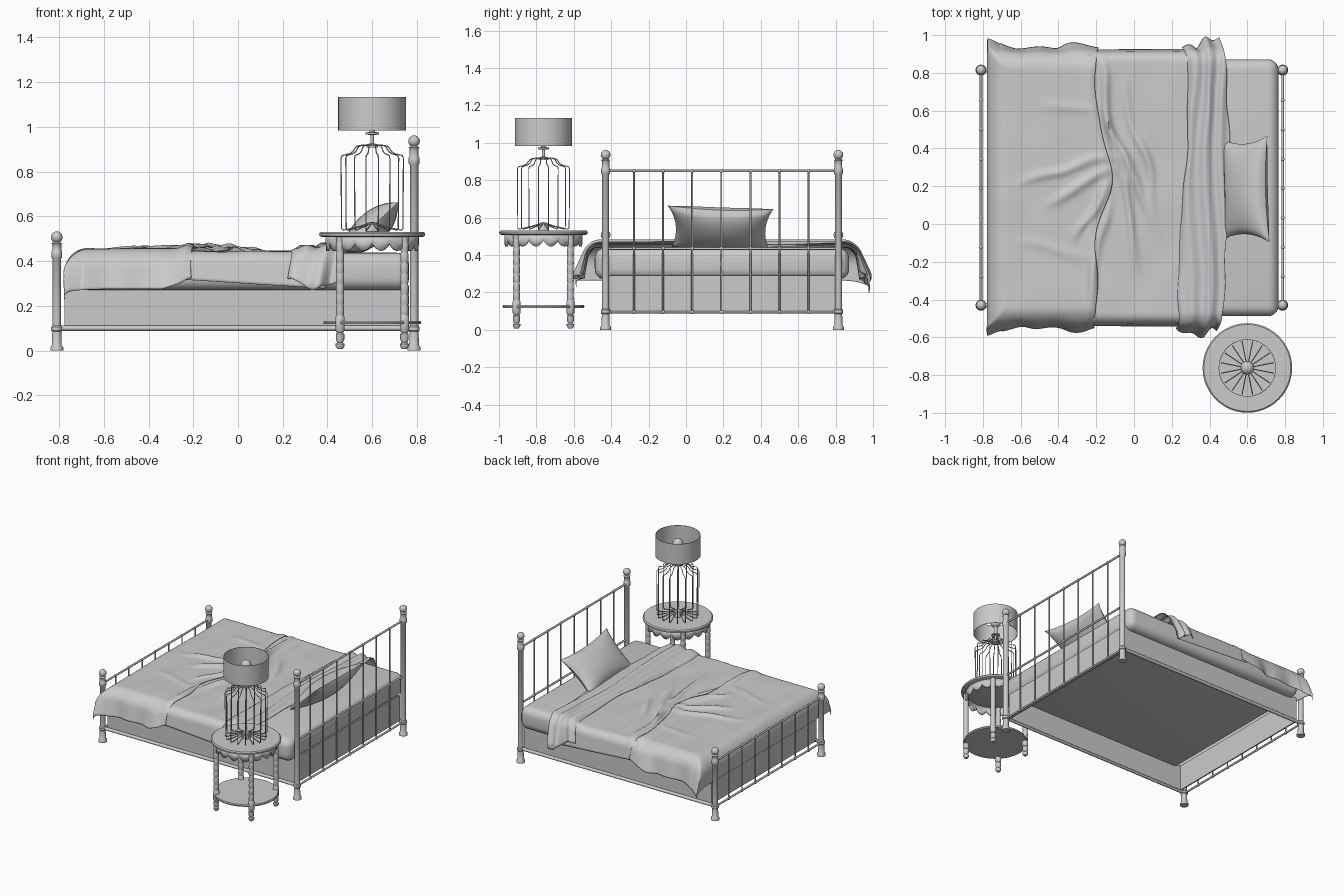
import bpy, bmesh, math
from mathutils import Vector, noise

if "Cube" in bpy.data.objects:
    bpy.data.objects.remove(bpy.data.objects["Cube"])

YC = 0.192           # bed centre line
TX, TY = 0.6, -0.762 # bedside table centre


def make(name, verts, faces, angle=40, weld=False):
    me = bpy.data.meshes.new(name)
    me.from_pydata(verts, [], faces)
    bm = bmesh.new()
    bm.from_mesh(me)
    if weld:
        bmesh.ops.remove_doubles(bm, verts=bm.verts, dist=0.0005)
    bmesh.ops.recalc_face_normals(bm, faces=bm.faces)
    bm.to_mesh(me)
    bm.free()
    ob = bpy.data.objects.new(name, me)
    bpy.context.collection.objects.link(ob)
    bpy.ops.object.select_all(action='DESELECT')
    ob.select_set(True)
    bpy.context.view_layer.objects.active = ob
    bpy.ops.object.shade_smooth_by_angle(angle=math.radians(angle))
    return ob


def grid(name, fn, nu, nv, angle=60, weld=False):
    verts = [fn(i / nu, j / nv) for i in range(nu + 1) for j in range(nv + 1)]
    w = nv + 1
    faces = [(i * w + j, (i + 1) * w + j, (i + 1) * w + j + 1, i * w + j + 1)
             for i in range(nu) for j in range(nv)]
    return make(name, verts, faces, angle, weld)


def lathe(name, profile, x, y, segs=20):
    def fn(u, v):
        r, z = profile[round(u * (len(profile) - 1))]
        a = v * math.tau
        return (x + r * math.cos(a), y + r * math.sin(a), z)
    return grid(name, fn, len(profile) - 1, segs, 40, True)


def ball(r, z, n=8, start=0.0):
    return [(r * math.sin(t), z - r * math.cos(t))
            for t in [start + (math.pi - start) * i / n for i in range(n + 1)]]


def tube(name, paths, r, res=2):
    cu = bpy.data.curves.new(name, 'CURVE')
    cu.dimensions = '3D'
    cu.bevel_depth = r
    cu.bevel_resolution = res
    cu.use_fill_caps = True
    for p in paths:
        s = cu.splines.new('POLY')
        s.points.add(len(p) - 1)
        for q, c in zip(s.points, p):
            q.co = (*c, 1)
    ob = bpy.data.objects.new(name, cu)
    bpy.context.collection.objects.link(ob)
    return ob


def box(name, lo, hi, bevel=0.0, segs=5):
    bm = bmesh.new()
    bmesh.ops.create_cube(bm, size=1)
    for v in bm.verts:
        v.co = [l + (c + 0.5) * (h - l) for c, l, h in zip(v.co, lo, hi)]
    if bevel:
        bmesh.ops.bevel(bm, geom=bm.edges[:], offset=bevel, segments=segs, profile=0.5, affect='EDGES')
    vs = [v.co[:] for v in bm.verts]
    bm.verts.index_update()
    fs = [[v.index for v in f.verts] for f in bm.faces]
    bm.free()
    return make(name, vs, fs)


# --- bed frame: posts, rails and spindles at head and foot
YA, YB = -0.43, 0.815
for end, x, top, rails in (("head", 0.787, 0.962, (0.095, 0.435, 0.85)),
                           ("foot", -0.81, 0.533, (0.095, 0.43))):
    h = rails[-1]
    for side, y in (("front", YA), ("back", YB)):
        prof = [(0, 0), (0.029, 0), (0.029, 0.014), (0.022, 0.024), (0.02, 0.085), (0.025, 0.09),
                (0.025, 0.105), (0.019, 0.112), (0.019, h - 0.02), (0.024, h - 0.014), (0.024, h + 0.012),
                (0.02, h + 0.018), (0.02, top - 0.06), (0.024, top - 0.055), (0.012, top - 0.046)]
        lathe(f"{end}_post_{side}", prof + ball(0.026, top - 0.026, 8, 0.5), x, y)
    tube(f"{end}_rails", [[(x, YA, z), (x, YB, z)] for z in rails], 0.007)
    ys = [YA + (YB - YA) * k / 8 - 0.004 for k in range(1, 8)]
    tube(f"{end}_spindles", [[(x, y, rails[0]), (x, y, h)] for y in ys], 0.005)
    for k, y in enumerate(ys):
        for j, z in enumerate(rails):
            lathe(f"{end}_bead_{k}_{j}", ball(0.0105, z, 6), x, y, 10)
tube("side_rails", [[(-0.8, y, 0.1), (0.785, y, 0.1)] for y in (YA, YB)], 0.012)

# --- hollow bed base and mattress
for n, lo, hi in (("front", (-0.775, -0.425, 0.1), (0.765, -0.415, 0.29)),
                  ("back", (-0.775, 0.8, 0.1), (0.765, 0.81, 0.29)),
                  ("foot", (-0.775, -0.415, 0.1), (-0.765, 0.8, 0.29)),
                  ("head", (0.755, -0.415, 0.1), (0.765, 0.8, 0.29))):
    box(f"base_{n}_panel", lo, hi)
box("mattress", (-0.755, -0.488, 0.27), (0.765, 0.872, 0.438), 0.055)


# --- bedding
def drape(s, half, r=0.06):
    # flat, then a rounded edge, then hanging: returns (position, drop)
    t, sg = abs(s) - (half - r), math.copysign(1, s)
    if t <= 0:
        return s, 0.0
    if t < r * math.pi / 2:
        return sg * (half - r + r * math.sin(t / r)), r * (1 - math.cos(t / r))
    return sg * half, r + t - r * math.pi / 2


def g(x, c, w):
    return math.exp(-((x - c) / w) ** 2)


FOLDS = [((-0.6, 0.22), (-0.12, 0.36), 0.025, 0.014), ((-0.45, 0.1), (-0.12, 0.3), 0.025, 0.016),
         ((-0.3, -0.05), (-0.14, 0.22), 0.022, 0.016), ((-0.5, 0.62), (-0.2, 0.6), 0.03, 0.006),
         ((-0.6, -0.1), (-0.25, -0.16), 0.03, 0.006), ((-0.16, 0.85), (-0.09, 0.3), 0.022, 0.026),
         ((-0.14, 0.6), (0.08, 0.05), 0.02, 0.022), ((-0.06, 0.4), (0.0, -0.2), 0.022, 0.022),
         ((-0.14, 0.15), (-0.22, -0.4), 0.025, 0.018), ((0.03, 0.5), (0.12, 0.0), 0.022, 0.012),
         ((-0.05, 0.75), (0.06, 0.3), 0.02, 0.012)]


def wrinkles(x, y):
    # soft, curving folds tapering off towards their ends
    h = 0.006 * noise.noise(Vector((x * 6, y * 4, 2)))
    q = noise.noise_vector(Vector((x * 4, y * 4, 5)))
    p = Vector((x + 0.045 * q.x, y + 0.045 * q.y))
    for a, b, w, amp in FOLDS:
        a, b = Vector(a), Vector(b)
        d = b - a
        t = (p - a).dot(d) / d.length_squared
        off = (p - a.lerp(b, t)).length
        h += amp * math.exp(-(off / w) ** 2 - (2 * (t - 0.5)) ** 4)
    return h


def blanket_edge(y):
    return -0.2 + 0.09 * g(y, 0.27, 0.2) + 0.008 * math.sin(y * 14)


def blanket(u, v):
    # foot half: flared sides, long corners and a rumpled head edge
    s = 2 * v - 1
    sg = math.copysign(1, s)
    edge = blanket_edge(YC + s * 0.85)
    xs = -0.915 + (edge + 0.915) * u
    px, dx = drape(xs, 0.775, 0.11)
    reach = 0.85 + 0.045 * g(u, 0, 0.2) - 0.05 * max(0, u - 0.8) / 0.2
    py, dy = drape(s * reach, 0.705, 0.075)
    hang = min(1, dy / 0.18)
    big = 1.2 if s > 0 else 1.0
    py += sg * hang * (0.035 + 0.04 * big * g(px, -0.78, 0.08) + 0.03 * g(px, -0.27, 0.1)
                       + (0.006 * math.sin(px * 34) if px > -0.7 else 0))
    px += hang * 0.012 * math.sin(py * 40 + px * 20) * min(1, u * 4)
    z = 0.452 - max(dx, dy) - (0.03 * g(px, -0.78, 0.1) * hang if s > 0 else 0)
    z += (wrinkles(px, YC + py) + 0.01 * g(u, 0.96, 0.04)) * (1 - hang)
    return (px, YC + py, z)


def sheet(u, v):
    # middle section lying close to the mattress
    s = 2 * v - 1
    x0 = blanket_edge(YC + s * 0.82) - 0.04
    x = x0 + (0.39 - x0) * u
    py, dy = drape(s * (0.82 + 0.04 * u), 0.715, 0.05)
    py += math.copysign(1, s) * 0.02 * min(1, dy / 0.15)
    fade = min(1, u / 0.1) * (1 - min(1, dy / 0.06))
    return (x, YC + py, 0.444 - dy + wrinkles(x, YC + py) * fade)


def turned_fold(u, v):
    # folded-back band across the bed with ridges along it
    s = 2 * v - 1
    sg = math.copysign(1, s)
    long = 0.055 * g(u, 0.85, 0.3) if s > 0 else 0.04 * g(u, 0.5, 0.3)
    py, dy = drape(s * (0.845 + long), 0.715, 0.06)
    hang = min(1, dy / 0.17)
    y = YC + py
    wob = 0.02 * noise.noise(Vector((u * 2, y * 4, 9)))
    py += sg * hang * (0.03 + 0.8 * long + 0.012 * math.sin(u * 13))
    left = 0.262 + 0.025 * math.sin(y * 3.2 - 0.6) - 0.025 * hang
    right = 0.485 + 0.025 * math.sin(y * 3 + 0.6) - 0.03 * hang
    x = left + (right - left) * u + wob
    q = u + 0.14 * math.sin(y * 4) + 3 * wob
    ridge = 0.018 * g(q, 0.18, 0.14) + 0.028 * g(q, 0.58, 0.13) + 0.02 * g(q, 0.92, 0.11)
    z = 0.455 - dy + ridge * (1 - 0.6 * hang) - 0.012 * g(u, 0, 0.06) + 0.04 * hang * (1 - u) ** 2
    py += sg * ridge * hang * 0.6
    return (x, YC + py, z)


for ob in (grid("blanket", blanket, 100, 150), grid("sheet", sheet, 60, 120),
           grid("turned_fold", turned_fold, 40, 120)):
    ob.modifiers.new("thickness", 'SOLIDIFY').thickness = 0.003


# --- leaning pillow: two puffed sides with pinched corners
def pillow(side):
    def fn(u, v):
        a, b = 2 * u - 1, 2 * v - 1
        t = side * 0.07 * ((1 - a * a) * (1 - b * b)) ** 0.45
        w = 0.272 * a * (1 - 0.12 * (1 - b * b)) * (1 + 0.04 * b)
        l = 0.162 * b * (1 - 0.14 * (1 - a * a)) - 0.008 * a
        c, sn = math.cos(0.75), math.sin(0.75)
        return (0.594 + l * c - t * sn, 0.185 + w, 0.545 + l * sn + t * c - 0.004 * a)
    return fn


grid("pillow_front", pillow(1), 32, 24)
grid("pillow_back", pillow(-1), 32, 24)

# --- round bedside table
lathe("table_top", [(0, 0.508), (0.225, 0.508), (0.236, 0.513), (0.237, 0.524), (0.23, 0.531), (0, 0.531)], TX, TY, 48)
lathe("table_shelf", [(0, 0.118), (0.217, 0.118), (0.219, 0.126), (0.215, 0.133), (0, 0.133)], TX, TY, 48)


def apron(u, v):
    a = v * math.tau
    low = 0.478 - 0.032 * abs(math.sin(a * 8)) ** 0.8
    return (TX + 0.208 * math.cos(a), TY + 0.208 * math.sin(a), 0.51 + (low - 0.51) * u)


ap = grid("scalloped_apron", apron, 2, 160, 60, True)
ap.modifiers.new("thickness", 'SOLIDIFY').thickness = 0.012

leg = [(0, 0.008), (0.012, 0.008), (0.02, 0.02), (0.02, 0.03), (0.013, 0.036), (0.019, 0.05), (0.019, 0.075),
       (0.014, 0.08), (0.021, 0.09), (0.021, 0.15), (0.018, 0.155)]
for k in range(7):
    z = 0.16 + k * 0.047
    leg += [(0.0165, z), (0.018, z + 0.004), (0.0175, z + 0.038), (0.0165, z + 0.042)]
leg += [(0.018, 0.49), (0.018, 0.51)]
for i, (sx, sy) in enumerate(((1, 1), (-1, 1), (-1, -1), (1, -1))):
    lathe(f"table_leg_{i}", leg, TX + 0.144 * sx, TY + 0.144 * sy, 16)

# --- wire cage lamp
rod = [(0.02, 0.568), (0.06, 0.555), (0.132, 0.538), (0.14, 0.545), (0.142, 0.86), (0.137, 0.872),
       (0.105, 0.88), (0.09, 0.888), (0.075, 0.91), (0.06, 0.917), (0.015, 0.92)]
tube("lamp_cage", [[(TX + r * math.cos(a), TY + r * math.sin(a), z) for r, z in rod]
                   for a in [math.tau * (k + 0.5) / 16 for k in range(16)]], 0.0028, 1)
lathe("lamp_base_hub", [(0, 0.532), (0.03, 0.532), (0.03, 0.555), (0.02, 0.572), (0, 0.576)], TX, TY)
lathe("lamp_neck", [(0, 0.908), (0.026, 0.908), (0.026, 0.922), (0.008, 0.926), (0.008, 0.964), (0.03, 0.966),
                    (0.03, 0.974), (0.012, 0.978), (0.012, 1.04), (0, 1.04)], TX, TY)
lathe("lamp_bulb", ball(0.036, 1.07, 10), TX, TY)
lathe("lamp_shade", [(0.152, 0.983), (0.152, 1.134), (0.149, 1.134), (0.149, 0.983), (0.152, 0.983)], TX, TY, 48)
